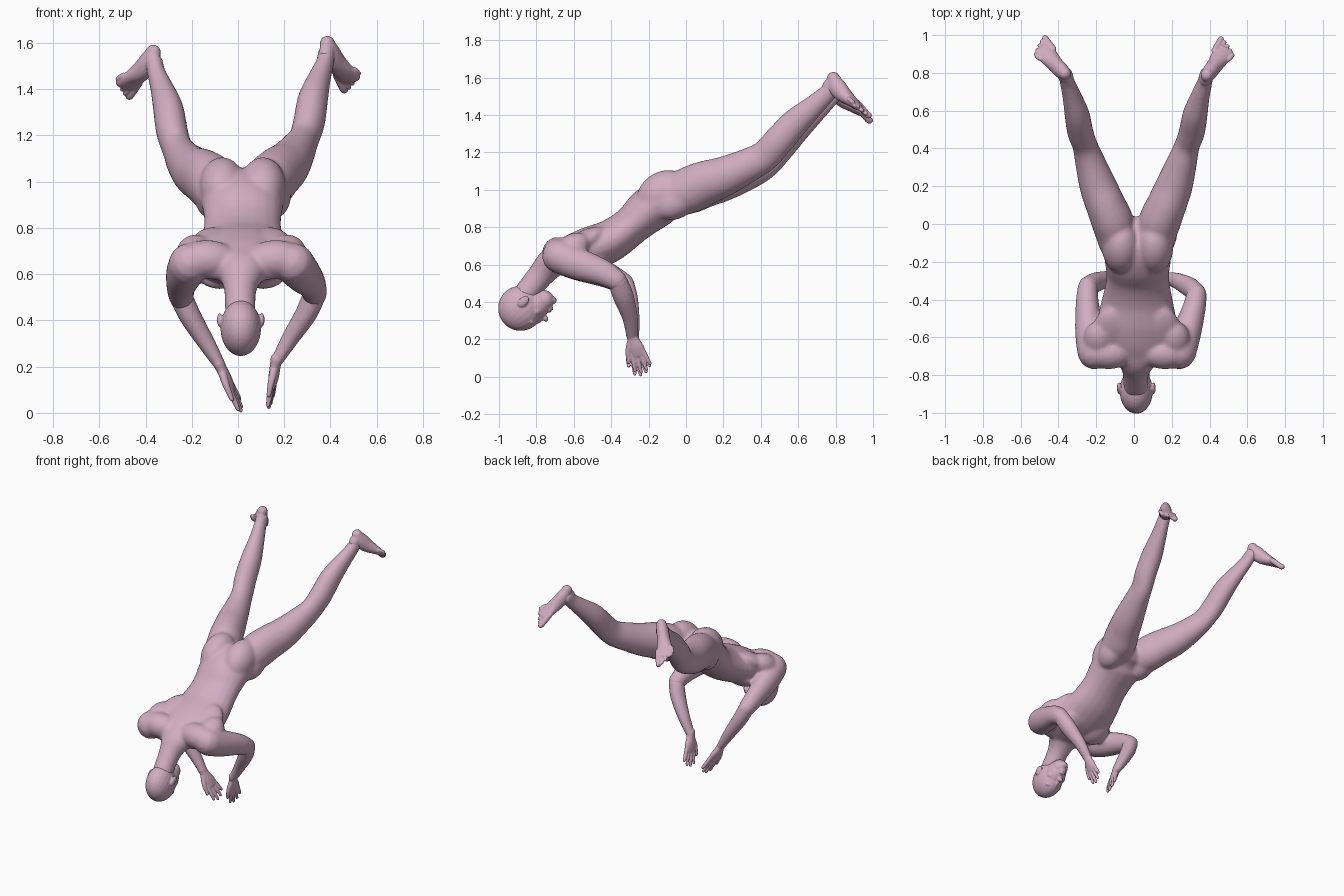
import bpy, bmesh, math
from mathutils import Vector, Matrix

cube = bpy.data.objects.get("Cube")
if cube:
    bpy.data.objects.remove(cube)

skin = bpy.data.materials.new("rosy_skin")
skin.use_nodes = True
rosy = (0.64, 0.42, 0.53, 1)
skin.diffuse_color = rosy
shader = next(n for n in skin.node_tree.nodes if n.type == 'BSDF_PRINCIPLED')
shader.inputs["Base Color"].default_value = rosy
shader.inputs["Roughness"].default_value = 0.7

X = Vector((1, 0, 0))
SIDES = 20


def spline(a, b, c, d, t):
    """Smooth blend from b to c."""
    return [q + t * (r - p) / 2 + t * t * (p - 2.5 * q + 2 * r - s / 2)
            + t ** 3 * (1.5 * (q - r) + (s - p) / 2) for p, q, r, s in zip(a, b, c, d)]


def loft(bm, sections, across=X, steps=5):
    """Round-ended tube through (x, y, z, half width, half depth) sections."""
    rows = []
    last = len(sections) - 1
    for i in range(last):
        quad = [sections[min(max(i + k, 0), last)] for k in (-1, 0, 1, 2)]
        rows += [spline(*quad, j / steps) for j in range(steps)]
    rows.append(list(sections[-1]))
    points = [Vector(r[:3]) for r in rows]
    rings = []
    for i, row in enumerate(rows):
        way = (points[min(i + 1, len(rows) - 1)] - points[max(i - 1, 0)]).normalized()
        rings.append((points[i], way, row[3], row[4]))

    def dome(ring, sign):
        p, way, w, d = ring
        return [(p + way * sign * min(w, d) * math.sin(a), way, w * math.cos(a), d * math.cos(a))
                for a in (0.5, 1, 1.4)]
    rings = dome(rings[0], -1)[::-1] + rings + dome(rings[-1], 1)

    loops = []
    for p, way, w, d in rings:
        side = (across - way * across.dot(way)).normalized()
        out = way.cross(side)
        loops.append([bm.verts.new(p + side * w * math.cos(a) + out * d * math.sin(a))
                      for a in (math.tau * k / SIDES for k in range(SIDES))])
    for one, two in zip(loops, loops[1:]):
        for k in range(SIDES):
            n = (k + 1) % SIDES
            bm.faces.new((one[k], one[n], two[n], two[k]))
    bm.faces.new(loops[0][::-1])
    bm.faces.new(loops[-1])


def blob(bm, centre, radii, frame):
    """Ellipsoid in a local frame."""
    m = Matrix.Translation(centre) @ frame.to_4x4() @ Matrix.Diagonal((*radii, 1))
    bmesh.ops.create_uvsphere(bm, u_segments=24, v_segments=16, radius=1, matrix=m)


def finish(bm, name, voxel, smooth):
    """Fuse the overlapping volumes into one smooth surface."""
    bmesh.ops.recalc_face_normals(bm, faces=bm.faces)
    mesh = bpy.data.meshes.new(name)
    bm.to_mesh(mesh)
    bm.free()
    mesh.materials.append(skin)
    mesh.shade_smooth()
    ob = bpy.data.objects.new(name, mesh)
    bpy.context.collection.objects.link(ob)
    fuse = ob.modifiers.new("fuse", 'REMESH')
    fuse.mode = 'VOXEL'
    fuse.voxel_size = voxel
    fuse.use_smooth_shade = True
    soften = ob.modifiers.new("soften", 'SMOOTH')
    soften.factor = 0.5
    soften.iterations = smooth


# Frame of the sloping trunk: across, along the spine, out of the back
spine = Vector((0, 0.83, 0.56)).normalized()
trunk = Matrix((X, spine, X.cross(spine))).transposed()

# Trunk and neck
body = bmesh.new()
loft(body, [(.015, -.69, .63, .15, .083), (.015, -.62, .65, .2, .105), (.015, -.52, .68, .212, .12),
            (.018, -.4, .73, .188, .113), (.02, -.29, .81, .167, .106), (.02, -.2, .89, .175, .122),
            (.02, -.11, .945, .185, .118), (.02, -.04, .96, .13, .08)])
loft(body, [(.01, -.86, .44, .066, .066), (.01, -.78, .54, .072, .07), (.015, -.71, .615, .11, .083),
            (.015, -.62, .66, .13, .08)])

# Muscle masses on both sides of the trunk
for s in (-1, 1):
    blob(body, (.02 + s * .088, -.125, .978), (.1, .15, .117), trunk)      # buttock
    blob(body, (.02 + s * .125, -.045, .94), (.085, .13, .09), trunk)      # hip
    blob(body, (.015 + s * .095, -.5, .605), (.1, .1, .05), trunk)         # chest
    blob(body, (.015 + s * .115, -.585, .69), (.125, .18, .066), trunk)    # shoulder blade
    blob(body, (.015 + s * .15, -.685, .665), (.13, .085, .082), trunk)    # shoulder slope
    blob(body, (.015 + s * .2, -.62, .68), (.085, .12, .076), trunk)       # back of the shoulder

# Legs: the right one hangs a little lower
leg = [(.11, -.1, .95, .1, .1), (.135, .01, .995, .112, .125), (.172, .1, 1.035, .106, .12),
       (.212, .2, 1.07, .099, .108), (.255, .33, 1.13, .08, .092), (.283, .42, 1.18, .066, .084),
       (.307, .49, 1.255, .069, .082), (.324, .58, 1.355, .066, .077), (.352, .68, 1.445, .05, .06),
       (.375, .75, 1.51, .04, .05), (.383, .79, 1.555, .038, .048)]
loft(body, leg)
loft(body, [(.022 - x, y, z - .04 * min(max(y * 3, 0), 1), w, d) for x, y, z, w, d in leg])

# Upper arms
loft(body, [(.24, -.68, .645, .09, .092), (.277, -.58, .605, .079, .087), (.317, -.45, .56, .063, .071),
            (.332, -.37, .515, .054, .058)])
loft(body, [(-.21, -.68, .645, .09, .092), (-.233, -.58, .602, .079, .087), (-.247, -.43, .547, .063, .071),
            (-.245, -.335, .5, .054, .058)])
finish(body, "body", 0.008, 22)

# Head: local axes are across, face direction and crown direction
crown = Vector((0, -.74, -.67)).normalized()
face = Vector((0, .67, -.74)).normalized()
skull = Matrix((X, face, crown)).transposed()
middle = Vector((.012, -.882, .372))
head = bmesh.new()


def feature(x, f, u, radii):
    blob(head, middle + skull @ Vector((x, f, u)), radii, skull)


feature(0, .003, .005, (.088, .121, .121))      # cranium
feature(0, .045, -.055, (.071, .076, .095))     # face
feature(0, .055, -.115, (.055, .055, .055))     # jaw
feature(0, .084, -.09, (.034, .034, .055))      # muzzle
feature(0, .085, -.15, (.026, .022, .022))      # chin
feature(0, .113, -.032, (.013, .018, .036))     # nose bridge
feature(0, .128, -.056, (.018, .023, .015))     # nose tip
feature(0, .11, -.1, (.027, .018, .01))         # upper lip
feature(0, .108, -.117, (.025, .018, .01))      # lower lip
loft(head, [(.01, -.87, .43, .06, .06), (.01, -.81, .495, .06, .06)])
for s in (-1, 1):
    feature(s * .034, .095, .012, (.03, .016, .011))    # brow
    feature(s * .033, .09, -.013, (.016, .014, .01))    # eye
    feature(s * .045, .07, -.048, (.026, .026, .026))   # cheek
    feature(s * .091, -.014, -.03, (.012, .024, .036))  # ear
finish(head, "head", 0.0045, 7)


# Forearms and hands: palm, four fingers and a thumb on the head side
def make_forearm(name, forearm, wrist, tip, twist):
    wrist, tip = Vector(wrist), Vector(tip)
    d = (tip - wrist).normalized()
    length = (tip - wrist).length
    w = Vector((twist, 1, 0))
    w = (w - d * w.dot(d)).normalized()
    bm = bmesh.new()
    loft(bm, forearm)

    def at(along, wide):
        return wrist + d * along * length + w * wide
    loft(bm, [(*at(-.1, 0), .03, .025), (*at(.1, 0), .032, .023), (*at(.3, 0), .042, .022),
              (*at(.5, 0), .043, .016)], w)
    for wide, reach in ((-.031, .92), (-.011, 1), (.011, .97), (.031, .85)):
        loft(bm, [(*at(.42, wide), .012, .013), (*at(.7, wide * 1.25), .012, .012),
                  (*at(reach - .04, wide * 1.45), .009, .009)], w)
    loft(bm, [(*at(.12, -.02), .018, .018), (*at(.35, -.048), .015, .015),
              (*at(.62, -.064), .01, .01)], w)
    finish(bm, name, 0.004, 3)


make_forearm("left_forearm",
             [(.33, -.365, .51, .05, .052), (.295, -.335, .43, .047, .055), (.225, -.3, .32, .037, .042),
              (.165, -.288, .22, .025, .031)],
             (.163, -.287, .215), (.135, -.222, .022), .15)
make_forearm("right_forearm",
             [(-.245, -.33, .5, .05, .052), (-.205, -.31, .415, .047, .053), (-.135, -.29, .3, .037, .042),
              (-.078, -.283, .205, .025, .031)],
             (-.076, -.283, .2), (.018, -.225, .008), .3)


# Feet: arched sole with five toes
def make_foot(name, heel, toe, shin, s):
    heel, shin = Vector(heel), Vector(shin)
    f = (Vector(toe) - heel).normalized()
    up = (shin - heel)
    up = (up - f * up.dot(f)).normalized()
    out = f.cross(up)
    if out.x * s < 0:
        out = -out
    bm = bmesh.new()

    def at(along, wide, rise):
        return heel + f * along + out * wide + up * rise
    loft(bm, [(*at(.027, 0, .038), .033, .035), (*at(.07, 0, .05), .04, .049),
              (*at(.13, .002, .047), .042, .045), (*at(.195, .004, .033), .05, .031),
              (*at(.25, .005, .021), .054, .019)], out)
    loft(bm, [(*at(.045, 0, .05), .034, .041), (*at(.05, 0, .09), .033, .04)], out)
    for k in range(5):
        wide = -.039 + k * .022
        reach = .325 - k * .012 - .002 * k * k
        r = .018 if k == 0 else .012
        loft(bm, [(*at(.215 - k * .004, wide, .023), r, r), (*at(reach - .03, wide * 1.1, .019), r, r),
                  (*at(reach - r, wide * 1.15, .014), r * .9, r * .9)], out)
    finish(bm, name, 0.0045, 2)


make_foot("left_foot", (.385, .8, 1.642), (.508, .975, 1.405), (.358, .68, 1.445), 1)
make_foot("right_foot", (-.362, .81, 1.604), (-.515, .975, 1.385), (-.336, .68, 1.405), -1)
